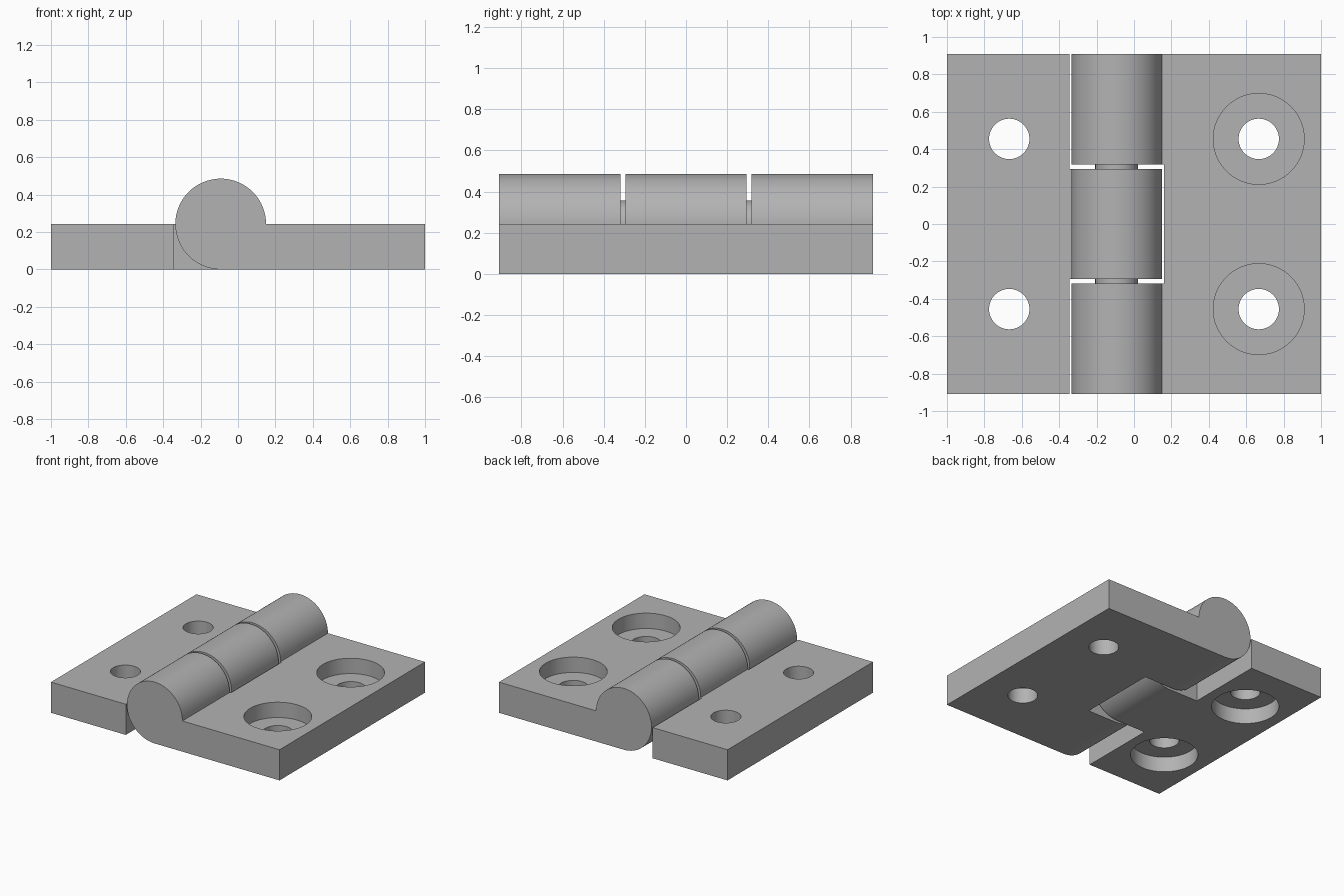
import bpy
import bmesh
import math
from mathutils import Matrix, Vector

cube = bpy.data.objects.get("Cube")
if cube:
    bpy.data.objects.remove(cube, do_unlink=True)

AXIS_X = -0.0925       # hinge axis
R = 0.2425             # knuckle radius, also leaf thickness
HALF_Y = 0.909
PIN_R = 0.115
HOLE_X, HOLE_Y = 0.667, 0.455
HOLE_R, BORE_R = 0.108, 0.243
NOTCH_R = R + 0.01     # clearance around the facing knuckle

grey = bpy.data.materials.new("steel grey")
grey.use_nodes = True
colour = (0.45, 0.45, 0.45, 1)
grey.diffuse_color = colour
grey.node_tree.nodes["Principled BSDF"].inputs["Base Color"].default_value = colour


def add_object(name, bm):
    bmesh.ops.recalc_face_normals(bm, faces=bm.faces)
    mesh = bpy.data.meshes.new(name)
    bm.to_mesh(mesh)
    bm.free()
    mesh.materials.append(grey)
    obj = bpy.data.objects.new(name, mesh)
    bpy.context.collection.objects.link(obj)
    return obj


def activate(obj):
    bpy.ops.object.select_all(action='DESELECT')
    obj.select_set(True)
    bpy.context.view_layer.objects.active = obj


def cylinder(name, radius, depth, centre, along_y=False):
    bm = bmesh.new()
    turn = Matrix.Rotation(math.pi / 2, 4, 'X') if along_y else Matrix()
    bmesh.ops.create_cone(bm, cap_ends=True, segments=64, radius1=radius, radius2=radius,
                          depth=depth, matrix=Matrix.Translation(centre) @ turn)
    return add_object(name, bm)


def box(name, x0, x1, y0, y1):
    bm = bmesh.new()
    size = Matrix.Diagonal((abs(x1 - x0), y1 - y0, 2, 1))
    bmesh.ops.create_cube(bm, size=1, matrix=Matrix.Translation(((x0 + x1) / 2, (y0 + y1) / 2, 0)) @ size)
    return add_object(name, bm)


def cut(obj, cutter):
    cutter.hide_render = True
    activate(obj)
    mod = obj.modifiers.new("cut", 'BOOLEAN')
    mod.operation = 'DIFFERENCE'
    mod.solver = 'EXACT'
    mod.object = cutter
    bpy.ops.object.modifier_apply(modifier=mod.name)
    bpy.data.objects.remove(cutter, do_unlink=True)


def leaf(name, side):
    """Plate with a rolled knuckle along its full inner edge."""
    bm = bmesh.new()
    steps = 72
    points = []
    for i in range(steps + 1):
        a = -math.pi / 2 - 1.5 * math.pi * i / steps
        points.append((AXIS_X + side * R * math.cos(a), R + R * math.sin(a)))
    points += [(side, R), (side, 0)]
    face = bm.faces.new([bm.verts.new((x, -HALF_Y, z)) for x, z in points])
    grown = bmesh.ops.extrude_face_region(bm, geom=[face])["geom"]
    bmesh.ops.translate(bm, vec=Vector((0, 2 * HALF_Y, 0)),
                        verts=[v for v in grown if isinstance(v, bmesh.types.BMVert)])
    return add_object(name, bm)


def drill(obj, side):
    # Screw holes, counterbored from above (+x leaf) or below (-x leaf)
    for y in (-HOLE_Y, HOLE_Y):
        cut(obj, cylinder("hole_cutter", HOLE_R, 2, (side * HOLE_X, y, 0)))
        cut(obj, cylinder("bore_cutter", BORE_R, 1, (side * HOLE_X, y, R / 2 + side * 0.5)))


# Leaf with the two outer knuckles
outer_leaf = leaf("outer_knuckle_leaf", 1)
cut(outer_leaf, box("notch_cutter", -0.8, AXIS_X + NOTCH_R, -0.318, 0.318))
drill(outer_leaf, 1)

# Leaf with the single middle knuckle
middle_leaf = leaf("middle_knuckle_leaf", -1)
for y0, y1 in ((-1.2, -0.294), (0.294, 1.2)):
    cut(middle_leaf, box("notch_cutter", AXIS_X - NOTCH_R, 0.8, y0, y1))
drill(middle_leaf, -1)

# Hinge pin, seen in the gaps between knuckles
pin = cylinder("hinge_pin", PIN_R, 0.8, (AXIS_X, 0, R), along_y=True)

for obj in (outer_leaf, middle_leaf, pin):
    activate(obj)
    bpy.ops.object.shade_smooth_by_angle(angle=math.radians(30))
